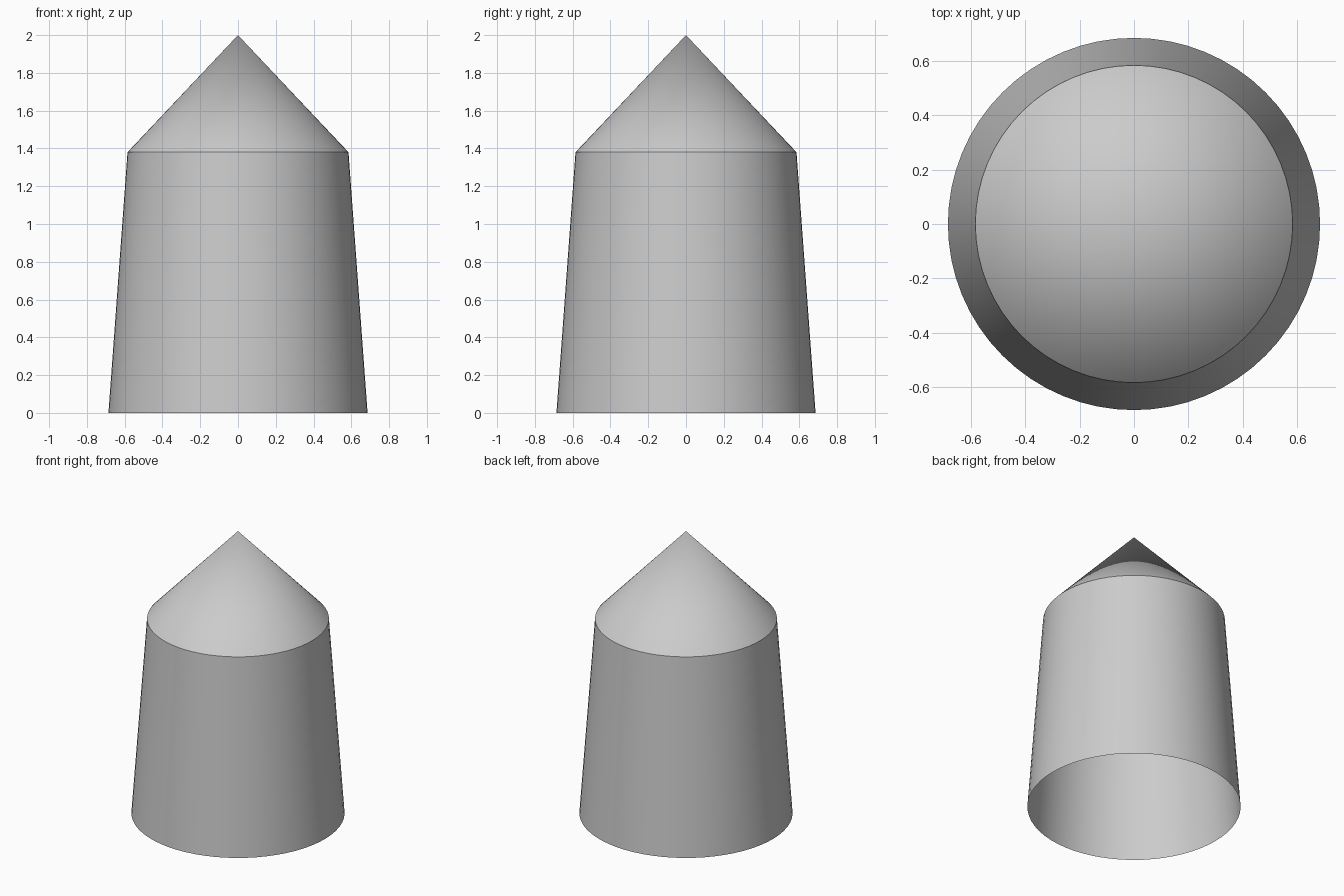
import bpy, bmesh, math

if "Cube" in bpy.data.objects:
    bpy.data.objects.remove(bpy.data.objects["Cube"])

SIDES = 64
R_BASE, R_TOP, Z_EAVE, Z_TIP = 0.686, 0.585, 1.38, 2.0


def open_cone(name, r1, r2, z1, z2):
    """Open-ended cone or tapered tube between two heights."""
    bm = bmesh.new()
    bmesh.ops.create_cone(bm, cap_ends=False, segments=SIDES,
                          radius1=r1, radius2=r2, depth=z2 - z1)
    bmesh.ops.translate(bm, verts=bm.verts, vec=(0, 0, (z1 + z2) / 2))
    bmesh.ops.remove_doubles(bm, verts=bm.verts, dist=1e-5)
    bmesh.ops.recalc_face_normals(bm, faces=bm.faces)
    # Make sure the surfaces face outwards
    f = next(iter(bm.faces))
    c = f.calc_center_median()
    if f.normal.x * c.x + f.normal.y * c.y < 0:
        bmesh.ops.reverse_faces(bm, faces=bm.faces)
    mesh = bpy.data.meshes.new(name)
    bm.to_mesh(mesh)
    bm.free()
    obj = bpy.data.objects.new(name, mesh)
    bpy.context.collection.objects.link(obj)
    bpy.ops.object.select_all(action='DESELECT')
    obj.select_set(True)
    bpy.context.view_layer.objects.active = obj
    bpy.ops.object.shade_smooth_by_angle(angle=math.radians(30))
    return obj


# Tapered wall, open at the bottom
open_cone("tower_wall", R_BASE, R_TOP, 0.0, Z_EAVE)

# Conical roof
open_cone("cone_roof", R_TOP, 0.0, Z_EAVE, Z_TIP)
